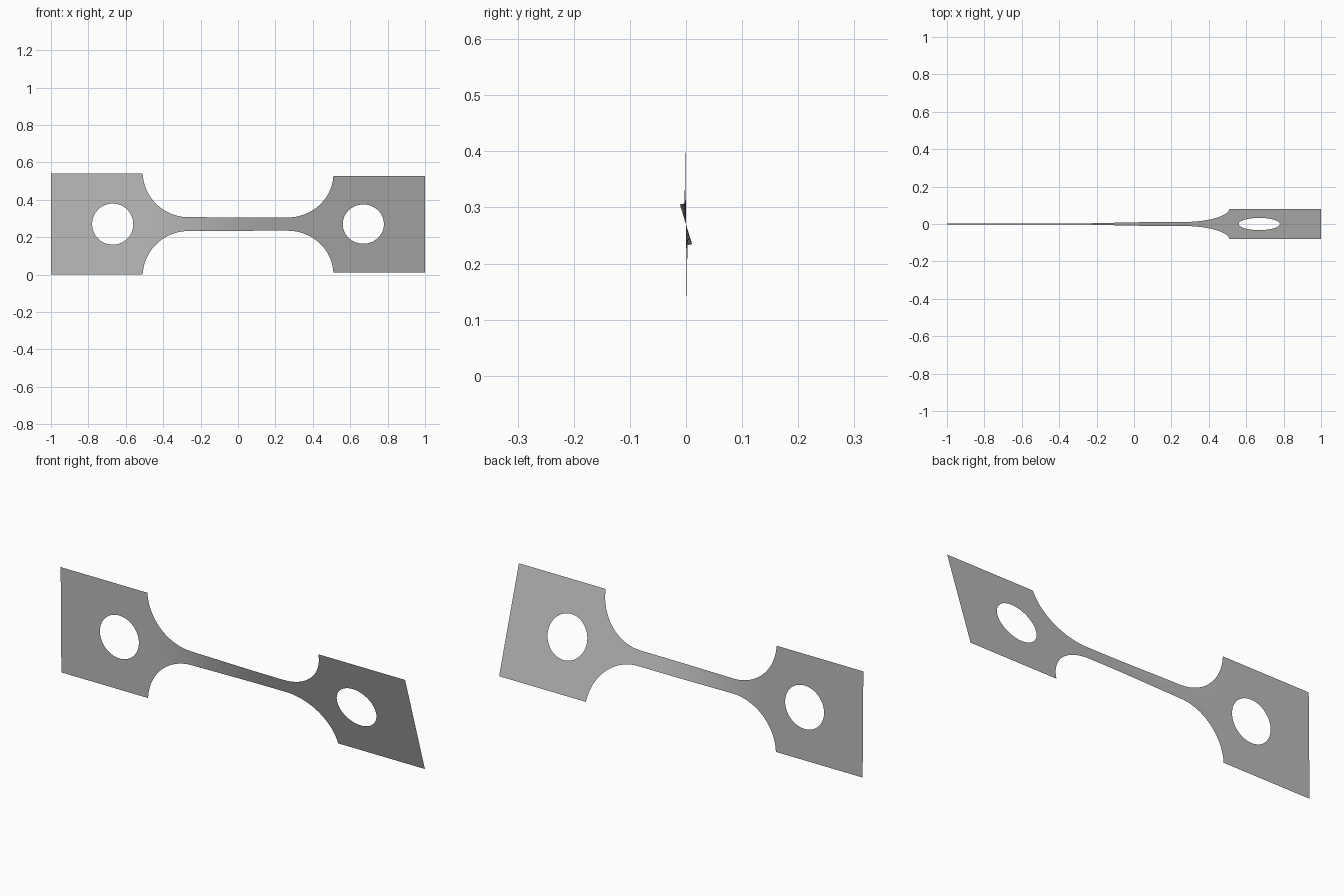
import bpy, bmesh
from math import sin, cos, pi, sqrt, radians

if "Cube" in bpy.data.objects:
    bpy.data.objects.remove(bpy.data.objects["Cube"], do_unlink=True)

PLATE_HALF, NECK_HALF = 0.27, 0.037
SHOULDER, FILLET_X, FILLET_R = 0.51, 0.265, 0.245
HOLE_X, HOLE_R = 0.67, 0.11
MID_Z, ROWS = 0.272, 5


def half_height(x):
    """Outline: wide plate, concave fillet, narrow neck."""
    a = abs(x)
    if a >= SHOULDER - 1e-5:
        return PLATE_HALF
    if a <= FILLET_X:
        return NECK_HALF
    return NECK_HALF + FILLET_R - sqrt(FILLET_R ** 2 - (a - FILLET_X) ** 2)


def hole_half(x):
    d = HOLE_R ** 2 - (abs(x) - HOLE_X) ** 2
    return sqrt(d) if d > 1e-7 else 0.0


def twist(x):
    """Angle of the strip about its long axis."""
    t = min(max((x + 0.5) / 0.7, 0), 1)
    return radians(0.6 + 16.6 * t * t * (3 - 2 * t))


# Stations along one half, closely spaced where the outline curves
stations = [i * FILLET_X / 10 for i in range(11)]
sweep = 1.526
stations += [FILLET_X + FILLET_R * sin(sweep * i / 20) for i in range(1, 20)]
stations += [SHOULDER]
stations += [HOLE_X - HOLE_R * cos(pi * i / 32) for i in range(33)]
stations += [0.86, 0.94, 1.0]
xs = sorted({round(s * x, 5) for x in stations for s in (-1, 1)})

# Twisted sheet: an upper and a lower strip that part around the holes
bm = bmesh.new()
for side in (1, -1):
    previous = None
    for x in xs:
        inner, outer = hole_half(x), half_height(x)
        angle = twist(x)
        column = []
        for r in range(ROWS + 1):
            s = side * (inner + (outer - inner) * r / ROWS)
            column.append(bm.verts.new((x, -s * sin(angle), MID_Z + s * cos(angle))))
        if previous:
            for r in range(ROWS):
                quad = [previous[r], column[r], column[r + 1], previous[r + 1]]
                bm.faces.new(quad if side == 1 else quad[::-1])
        previous = column
bmesh.ops.remove_doubles(bm, verts=bm.verts, dist=1e-5)
lowest = min(v.co.z for v in bm.verts)
bmesh.ops.translate(bm, verts=bm.verts, vec=(0, 0, -lowest))

mesh = bpy.data.meshes.new("twisted_strip")
bm.to_mesh(mesh)
bm.free()
mesh.shade_smooth()
strip = bpy.data.objects.new("twisted_strip", mesh)
bpy.context.collection.objects.link(strip)

# Plain grey metal
grey = bpy.data.materials.new("grey")
grey.use_nodes = True
colour = (0.5, 0.5, 0.5, 1)
grey.diffuse_color = colour
grey.node_tree.nodes["Principled BSDF"].inputs["Base Color"].default_value = colour
mesh.materials.append(grey)
